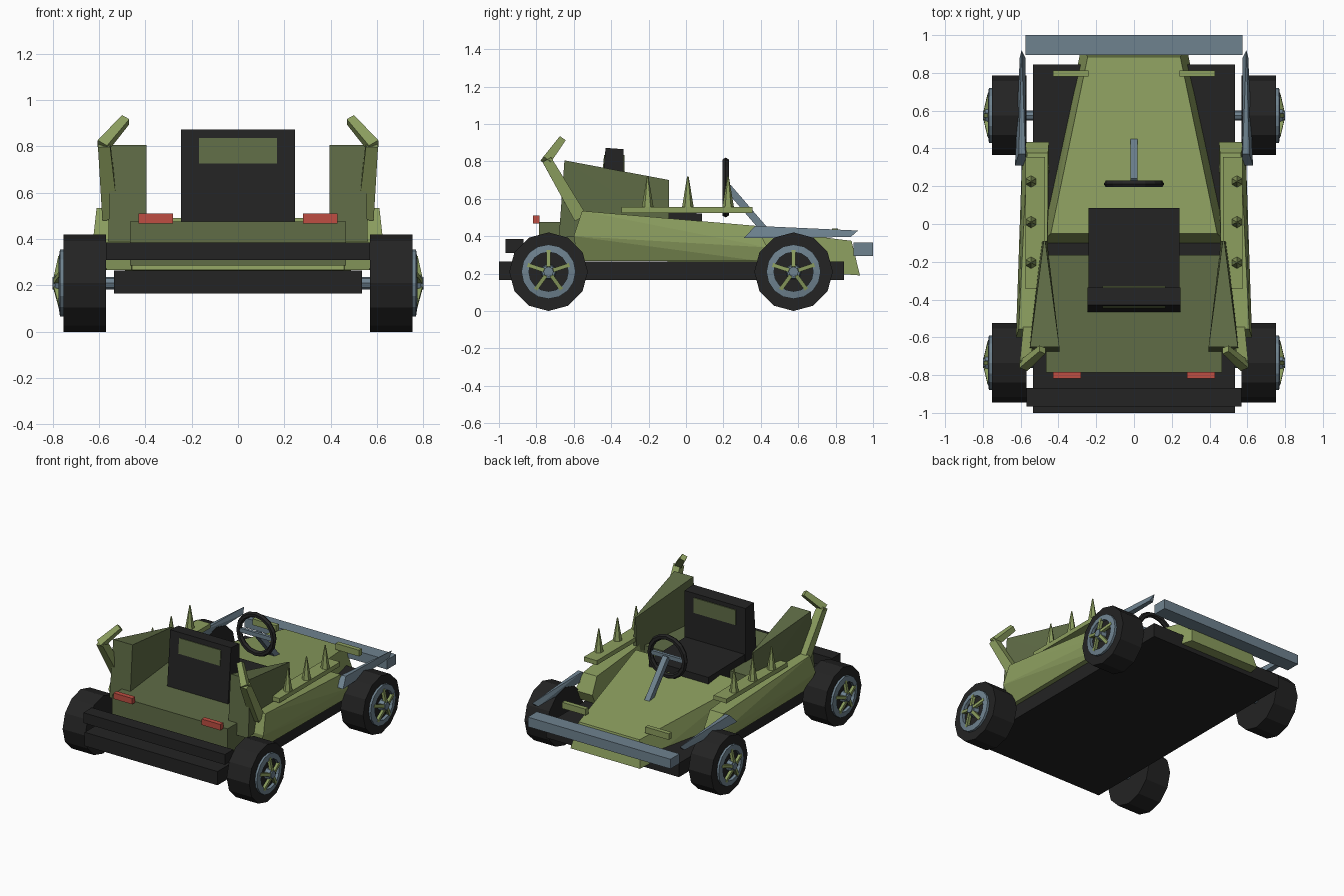
import bpy, bmesh, math
from mathutils import Vector

if "Cube" in bpy.data.objects:
    bpy.data.objects.remove(bpy.data.objects["Cube"])


def material(name, rgb):
    m = bpy.data.materials.new(name)
    m.diffuse_color = (*rgb, 1)
    m.use_nodes = True
    m.node_tree.nodes["Principled BSDF"].inputs["Base Color"].default_value = m.diffuse_color
    return m


GREEN = material("light green", (0.262, 0.342, 0.114))
DARK = material("dark green", (0.115, 0.150, 0.061))
BLACK = material("black", (0.017, 0.017, 0.017))
STEEL = material("blue grey", (0.156, 0.223, 0.275))
RED = material("red", (0.52, 0.076, 0.054))


def finish(name, bm, mat):
    bmesh.ops.recalc_face_normals(bm, faces=bm.faces)
    me = bpy.data.meshes.new(name)
    bm.to_mesh(me)
    bm.free()
    me.materials.append(mat)
    ob = bpy.data.objects.new(name, me)
    bpy.context.collection.objects.link(ob)
    return ob


def hull(name, points, mat):
    """Convex solid around a few corner points."""
    bm = bmesh.new()
    for p in points:
        bm.verts.new(p)
    bmesh.ops.convex_hull(bm, input=bm.verts)
    bmesh.ops.dissolve_limit(bm, angle_limit=0.01, verts=bm.verts, edges=bm.edges)
    return finish(name, bm, mat)


def box(name, x, y, z, mat):
    return hull(name, [(a, b, c) for a in x for b in y for c in z], mat)


def bar(name, p, q, w0, w1, mat, sides=4, spin=math.pi / 4):
    """Straight bar from p to q, with a radius at each end."""
    p, q = Vector(p), Vector(q)
    d = (q - p).normalized()
    u = d.cross(Vector((1, 0, 0)) if abs(d.x) < 0.9 else Vector((0, 0, 1))).normalized()
    v = d.cross(u)
    pts = []
    for c, r in ((p, w0), (q, w1)):
        for i in range(sides):
            a = 2 * math.pi * i / sides + spin
            pts.append(c + r * (u * math.cos(a) + v * math.sin(a)))
    return hull(name, pts, mat)


def ring(name, centre, axis, profile, sides, mat):
    """Closed profile of (radius, offset) swept around the x or y axis."""
    bm = bmesh.new()
    rows = []
    for i in range(sides):
        a = 2 * math.pi * i / sides
        row = []
        for r, o in profile:
            s, c = r * math.sin(a), r * math.cos(a)
            local = (o, s, c) if axis == "x" else (s, o, c)
            row.append(bm.verts.new(Vector(centre) + Vector(local)))
        rows.append(row)
    n = len(profile)
    for i in range(sides):
        a, b = rows[i], rows[(i + 1) % sides]
        for j in range(n):
            k = (j + 1) % n
            bm.faces.new((a[j], a[k], b[k], b[j]))
    return finish(name, bm, mat)


# chassis, bumpers and rear deck
box("chassis", (-.535, .535), (-1, .845), (.165, .265), BLACK)
box("tail_bumper", (-.57, .57), (-.965, -.868), (.31, .385), BLACK)
box("nose_bumper", (-.575, .575), (.895, 1), (.295, .365), STEEL)
box("rear_deck", (-.465, .465), (-.785, -.165), (.285, .475), DARK)

# tapered hood
hull("hood", [(s * x, y, z) for s in (1, -1) for x, y, z in (
    (.245, .885, .375), (.28, .93, .19), (.44, -.05, .49), (.49, -.10, .266))], GREEN)

# seat with a green headrest panel
hull("seat_cushion", [(x, y, z) for x in (-.24, .24) for y, z in (
    (-.42, .40), (-.42, .53), (.085, .40), (.085, .522))], BLACK)
hull("seat_back", [(x, y, z) for x in (-.245, .245) for y, z in (
    (-.465, .475), (-.335, .475), (-.43, .872), (-.335, .865))], BLACK)
hull("headrest_panel", [(x, y, z) for x in (-.168, .168) for y, z in (
    (-.448, .725), (-.329, .725), (-.438, .835), (-.329, .835))], DARK)

# steering
bar("steering_column", (0, .44, .41), (0, .225, .66), .028, .028, STEEL)
box("steering_spoke", (-.14, .14), (.2, .222), (.645, .675), STEEL)
rim = [(.14 + .02 * math.cos(i * math.pi / 3), .02 * math.sin(i * math.pi / 3))
       for i in range(6)]
ring("steering_wheel", (0, .212, .66), "y", rim, 16, BLACK)

for s, side in ((1, "right"), (-1, "left")):
    # side pod
    hull("side_pod_" + side, [(s * x, y, z) for x, y, z in (
        (.455, .375, .455), (.565, .375, .455), (.45, .435, .34), (.59, .435, .34),
        (.45, .40, .266), (.575, .40, .266), (.46, -.555, .535), (.61, -.555, .535),
        (.46, -.60, .40), (.625, -.60, .40), (.46, -.58, .266), (.565, -.58, .266))], GREEN)

    # spiked rail
    box("spike_rail_" + side, (s * .47, s * .575), (-.345, .355), (.525, .557), GREEN)
    for y in (-.205, .01, .225):
        bar("spike_" + side, (s * .545, y, .55), (s * .545, y, .72), .032, .004, GREEN, 6, 0)

    # wedge fin and hooked horn
    hull("fin_" + side, [(s * x, y, z) for x, y, z in (
        (.47, -.09, .70), (.478, -.09, .70), (.46, -.09, .45), (.49, -.09, .45),
        (.395, -.65, .805), (.55, -.65, .805), (.395, -.68, .39), (.56, -.68, .39))], DARK)
    bar("horn_base_" + side, (s * .55, -.565, .50), (s * .578, -.745, .81), .05, .037, GREEN)
    bar("horn_tip_" + side, (s * .585, -.75, .80), (s * .485, -.665, .915), .035, .027, GREEN)

    # front fender blade
    hull("fender_blade_" + side, [(s * x, y, z) for x, y, z in (
        (.57, .31, .39), (.63, .31, .39), (.575, .37, .455), (.61, .37, .455),
        (.575, .88, .395), (.605, .88, .395), (.595, .92, .43))], STEEL)

    # lamps
    box("nose_lamp_" + side, (s * .24, s * .43), (.78, .812), (.395, .44), GREEN)
    box("tail_light_" + side, (s * .28, s * .43), (-.818, -.783), (.467, .51), RED)

    # wheels
    for y, end in ((-.735, "tail"), (.575, "nose")):
        tag = end + "_" + side
        z = .21
        bar("axle_" + tag, (s * .5, y, z), (s * .80, y, z), .027, .027, STEEL, 8, 0)
        bar("tire_" + tag, (s * .57, y, z), (s * .752, y, z), .21, .21, BLACK, 12, 0)
        ring("wheel_rim_" + tag, (s * .75, y, z), "x",
             [(.105, 0), (.145, 0), (.145, s * .018), (.105, s * .024)], 16, STEEL)
        bar("hub_" + tag, (s * .75, y, z), (s * .79, y, z), .042, .036, STEEL, 10, 0)
        for i in range(5):
            a = 2 * math.pi * i / 5
            dy, dz = math.sin(a), math.cos(a)
            bar("wheel_spoke_" + tag, (s * .785, y + .025 * dy, z + .025 * dz),
                (s * .765, y + .115 * dy, z + .115 * dz), .015, .015, GREEN)
